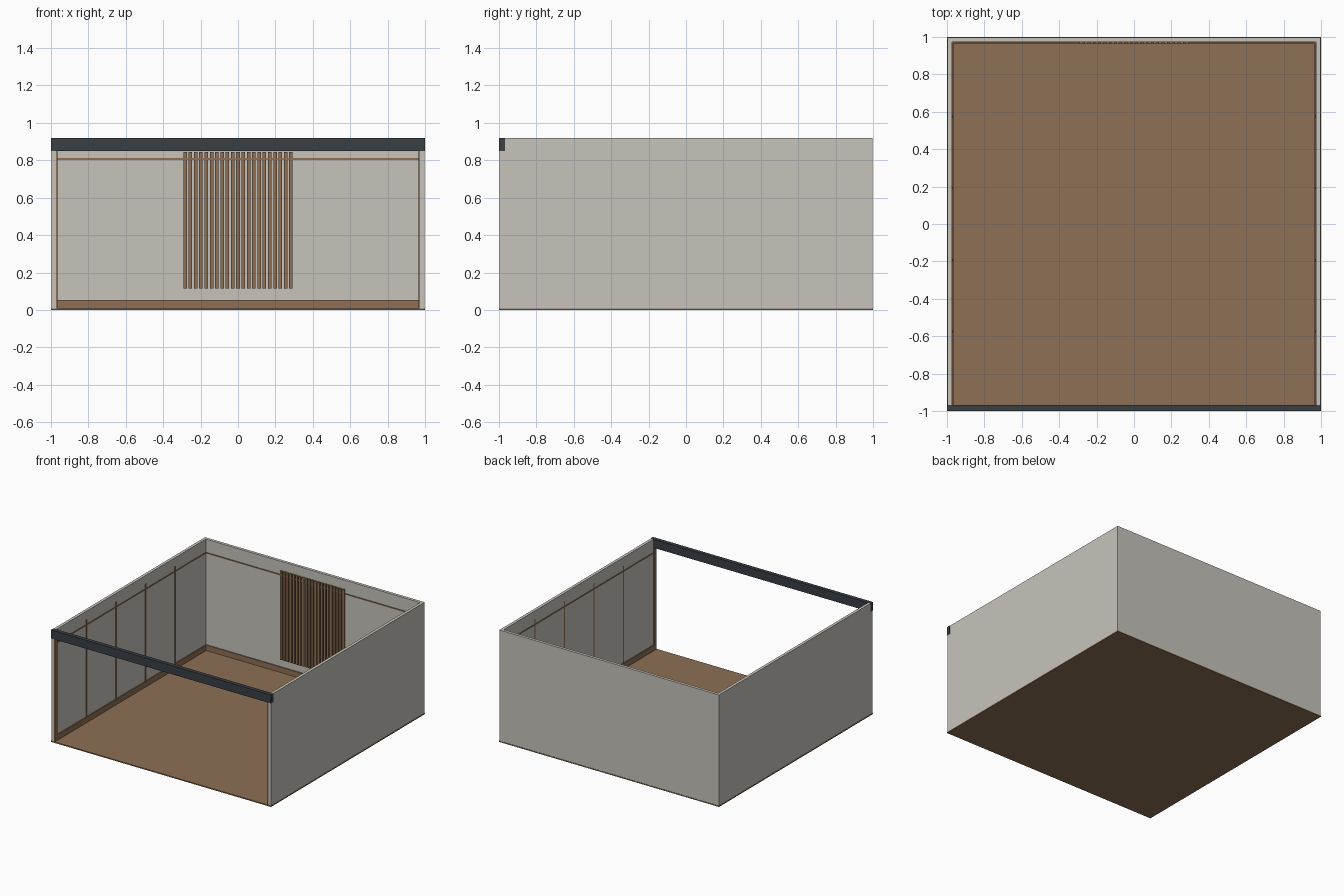
import bpy

if "Cube" in bpy.data.objects:
    bpy.data.objects.remove(bpy.data.objects["Cube"])


def material(name, rgb):
    m = bpy.data.materials.new(name)
    m.diffuse_color = (*rgb, 1)
    m.use_nodes = True
    m.node_tree.nodes["Principled BSDF"].inputs["Base Color"].default_value = m.diffuse_color
    return m


WALL = material("plaster", (0.57, 0.55, 0.50))
WOOD = material("wood", (0.27, 0.16, 0.09))
DARK = material("charcoal", (0.04, 0.05, 0.06))


def box(name, lo, hi, mat):
    """Axis-aligned box between two corners."""
    bpy.ops.mesh.primitive_cube_add(size=1, location=[(a + b) / 2 for a, b in zip(lo, hi)])
    o = bpy.context.object
    o.name = name
    o.scale = [b - a for a, b in zip(lo, hi)]
    bpy.ops.object.transform_apply(location=True, rotation=False, scale=True)
    o.data.materials.append(mat)
    return o


def both_sides(name, lo, hi, mat):
    """Box on the right side, mirrored to the left."""
    o = box(name, lo, hi, mat)
    o.modifiers.new("mirror", "MIRROR").use_axis = (True, False, False)
    return o


OUT, IN = 0.998, 0.974   # outer and inner wall faces
FLOOR, TOP = 0.009, 0.919

# Floor slab
box("floor", (-1, -1, 0), (1, 1, FLOOR), WOOD)

# Walls: two sides and back, open front
both_sides("side_wall", (IN, -OUT, FLOOR), (OUT, OUT, TOP), WALL)
box("back_wall", (-IN, IN, FLOOR), (IN, OUT, TOP), WALL)

# Beam over the open front
box("front_beam", (-1, -1, 0.85), (1, -0.968, 0.92), DARK)

# Baseboards
both_sides("side_baseboard", (IN - 0.009, -0.97, FLOOR), (IN, IN, 0.054), WOOD)
box("back_baseboard", (-IN + 0.009, IN - 0.009, FLOOR), (IN - 0.009, IN, 0.054), WOOD)

# Thin picture rails
both_sides("side_rail", (IN - 0.005, -0.97, 0.803), (IN, IN, 0.812), WOOD)
box("back_rail", (-IN + 0.005, IN - 0.005, 0.803), (IN - 0.005, IN, 0.812), WOOD)

# Upright trim at the open ends of the side walls
both_sides("front_trim", (IN - 0.009, -0.995, FLOOR), (IN, -0.968, 0.85), WOOD)

# Vertical battens on the side walls
for i in range(4):
    y = -0.575 + i * 0.383
    both_sides(f"wall_batten_{i + 1}", (IN - 0.004, y - 0.005, 0.054),
               (IN, y + 0.005, 0.85), WOOD)

# Slatted feature panel on the back wall
COUNT, PITCH, WIDTH = 21, 0.0283, 0.019
for i in range(COUNT):
    x = (i - (COUNT - 1) / 2) * PITCH
    box(f"slat_{i + 1}", (x - WIDTH / 2, IN - 0.012, 0.115),
        (x + WIDTH / 2, IN, 0.845), WOOD)
